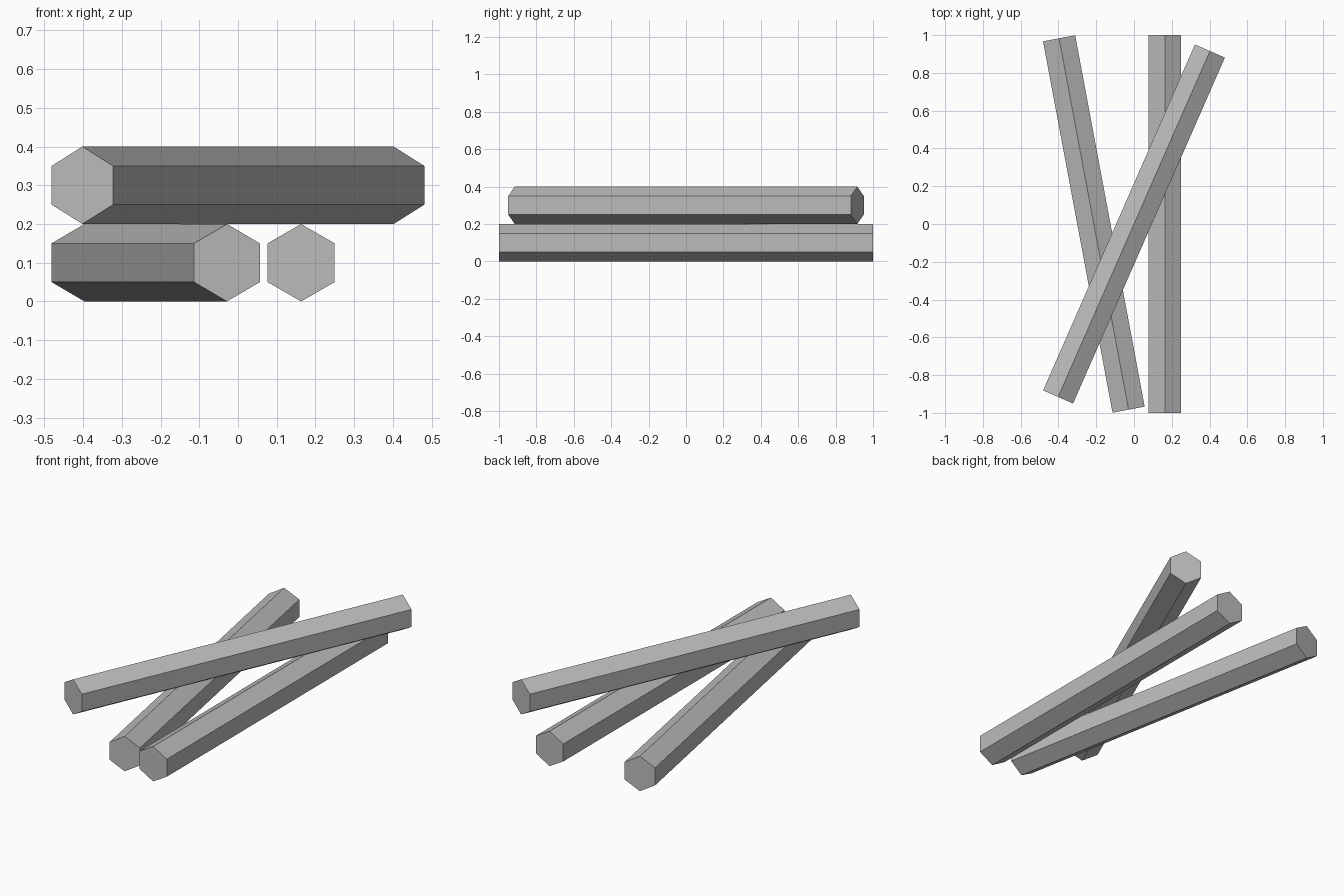
import bpy
from math import radians

RADIUS = 0.1
LENGTH = 2.0

cube = bpy.data.objects.get("Cube")
if cube:
    bpy.data.objects.remove(cube, do_unlink=True)

# Plain grey for every bar
grey = bpy.data.materials.new("plain grey")
grey.use_nodes = True
colour = (0.5, 0.5, 0.5, 1.0)
grey.diffuse_color = colour
grey.node_tree.nodes["Principled BSDF"].inputs["Base Color"].default_value = colour


def hex_bar(name, x, z, heading):
    """Six-sided bar lying along y, one edge up, turned about z by heading degrees."""
    bpy.ops.mesh.primitive_cylinder_add(
        vertices=6, radius=RADIUS, depth=LENGTH,
        location=(x, 0, z), rotation=(radians(90), 0, radians(heading)))
    bar = bpy.context.object
    bar.name = name
    bar.data.name = name
    bar.data.materials.append(grey)
    return bar


# Two bars on the ground
hex_bar("left_bar", 0.163, RADIUS, 0)
hex_bar("right_bar", -0.2125, RADIUS, 10.6)

# One bar resting across them
hex_bar("top_bar", 0, 3 * RADIUS, -23.7)
